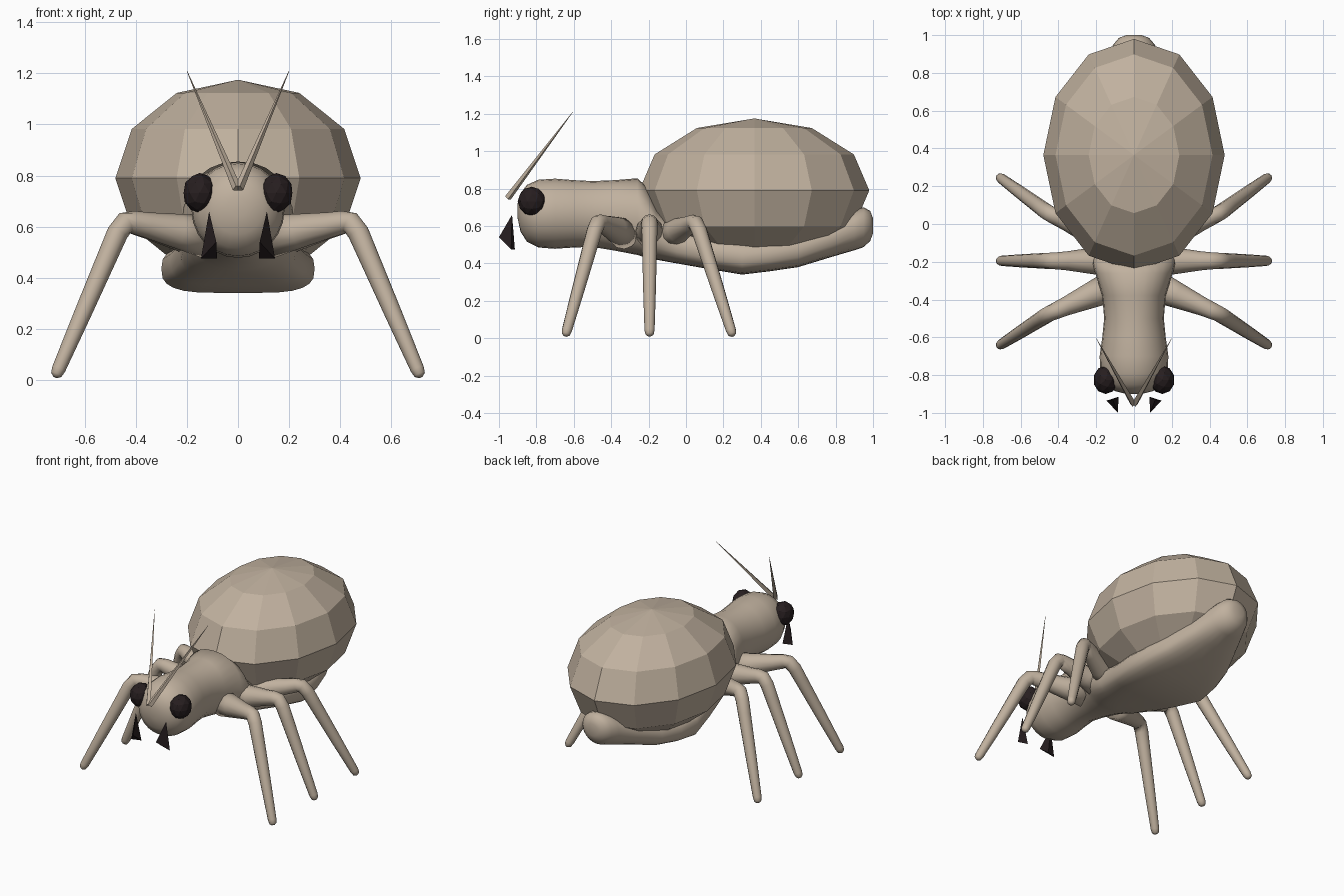
import bpy, bmesh, math
from mathutils import Vector, Matrix

if "Cube" in bpy.data.objects:
    bpy.data.objects.remove(bpy.data.objects["Cube"])


def material(name, rgb):
    m = bpy.data.materials.new(name)
    m.diffuse_color = (*rgb, 1)
    m.use_nodes = True
    m.node_tree.nodes["Principled BSDF"].inputs["Base Color"].default_value = m.diffuse_color
    return m


TAN = material("warm_tan", (0.53, 0.44, 0.345))
DARK = material("dark_brown", (0.02, 0.013, 0.014))


def finish(name, bm, mat, smooth=False):
    bmesh.ops.recalc_face_normals(bm, faces=bm.faces[:])
    me = bpy.data.meshes.new(name)
    bm.to_mesh(me)
    bm.free()
    me.materials.append(mat)
    for p in me.polygons:
        p.use_smooth = smooth
    ob = bpy.data.objects.new(name, me)
    bpy.context.collection.objects.link(ob)
    return ob


def loft(name, rings, mat, smooth=True):
    """Skin a list of equal-length rings and cap both ends."""
    bm = bmesh.new()
    vs = [[bm.verts.new(p) for p in r] for r in rings]
    n = len(vs[0])
    for a, b in zip(vs, vs[1:]):
        for i in range(n):
            j = (i + 1) % n
            bm.faces.new((a[i], a[j], b[j], b[i]))
    bm.faces.new(vs[0])
    bm.faces.new(vs[-1])
    return finish(name, bm, mat, smooth)


def tube(name, pts, radii, sides, mat, smooth=True):
    pts = [Vector(p) for p in pts]
    rings = []
    for i, p in enumerate(pts):
        d = (pts[min(i + 1, len(pts) - 1)] - pts[max(i - 1, 0)]).normalized()
        u = d.cross(Vector((0, 1, 0))).normalized()
        v = d.cross(u)
        rings.append([p + radii[i] * (u * math.cos(t) + v * math.sin(t))
                      for t in (2 * math.pi * k / sides for k in range(sides))])
    return loft(name, rings, mat, smooth)


# Head, thorax and belly: y, bottom, top, half width, squareness exponent
sections = [
    (-0.90, 0.64, 0.72, 0.04, 1), (-0.885, 0.57, 0.775, 0.10, 1),
    (-0.85, 0.515, 0.82, 0.15, 1), (-0.79, 0.485, 0.847, 0.178, 1),
    (-0.70, 0.478, 0.853, 0.182, 1), (-0.60, 0.485, 0.845, 0.168, 1),
    (-0.50, 0.488, 0.84, 0.158, 1), (-0.38, 0.468, 0.845, 0.168, 0.95),
    (-0.26, 0.445, 0.855, 0.205, 0.9), (-0.21, 0.43, 0.81, 0.22, 0.9),
    (-0.16, 0.42, 0.70, 0.22, 0.8), (-0.05, 0.40, 0.60, 0.23, 0.7),
    (0.12, 0.37, 0.55, 0.265, 0.55), (0.30, 0.34, 0.53, 0.30, 0.5),
    (0.45, 0.358, 0.53, 0.285, 0.55), (0.60, 0.38, 0.55, 0.245, 0.65),
    (0.78, 0.435, 0.62, 0.175, 0.8), (0.90, 0.47, 0.685, 0.13, 0.9),
    (0.95, 0.487, 0.70, 0.11, 1), (0.985, 0.52, 0.68, 0.08, 1),
    (1.0, 0.56, 0.64, 0.04, 1)]


def spow(v, e):
    return math.copysign(abs(v) ** e, v)


rings = []
for y, lo, hi, w, e in sections:
    rings.append([])
    for k in range(24):
        t = 2 * math.pi * k / 24
        c, s = math.cos(t), math.sin(t)
        rings[-1].append((w * spow(c, e), y, (lo + hi) / 2 + (hi - lo) / 2 * spow(s, max(e, 0.7))))
loft("body", rings, TAN)

# Faceted abdomen shell
bm = bmesh.new()
bmesh.ops.create_uvsphere(bm, u_segments=12, v_segments=6, radius=1,
                          matrix=Matrix.Translation((0, 0.365, 0.79)) @ Matrix.Diagonal((0.48, 0.615, 0.385, 1)))
finish("abdomen_shell", bm, TAN)

# Legs: hip, knee and foot on each side
legs = {"front": ((-0.33, 0.56), (-0.475, 0.625), -0.645),
        "middle": ((-0.195, 0.56), (-0.195, 0.625), -0.195),
        "rear": ((-0.09, 0.55), (0.055, 0.625), 0.25)}
for side, s in (("right", 1), ("left", -1)):
    for leg, (hip, knee, fy) in legs.items():
        h = Vector((s * 0.12, *hip))
        k = Vector((s * 0.45, *knee))
        f = Vector((s * 0.715, fy, 0.012))
        path = [h, h.lerp(k, 0.35), h.lerp(k, 0.72), h.lerp(k, 0.88), k.lerp(h, 0.03) - Vector((0, 0, 0.006)),
                k.lerp(f, 0.08), k.lerp(f, 0.2), k.lerp(f, 0.6), k.lerp(f, 0.95), k.lerp(f, 0.985), f]
        tube(f"{leg}_leg_{side}", path,
             [0.085, 0.068, 0.05, 0.045, 0.043, 0.042, 0.04, 0.034, 0.027, 0.022, 0.01], 12, TAN)

    # Eye
    bm = bmesh.new()
    bmesh.ops.create_icosphere(bm, subdivisions=2, radius=1,
                               matrix=Matrix.Translation((s * 0.15, -0.825, 0.732))
                               @ Matrix.Diagonal((0.066, 0.075, 0.078, 1)))
    finish(f"eye_{side}", bm, DARK)

    # Pointed mandible
    bm = bmesh.new()
    v = [bm.verts.new((s * x, y, z)) for x, y, z in
         ((0.145, -0.935, 0.475), (0.082, -0.915, 0.475), (0.085, -1.0, 0.54), (0.113, -0.93, 0.66))]
    for f in ((0, 1, 2), (0, 1, 3), (1, 2, 3), (2, 0, 3)):
        bm.faces.new([v[i] for i in f])
    finish(f"mandible_{side}", bm, DARK)

    # Antenna
    tube(f"antenna_{side}", [(s * 0.004, -0.952, 0.75), (s * 0.2, -0.605, 1.21)],
         [0.018, 0.001], 4, TAN, False)
